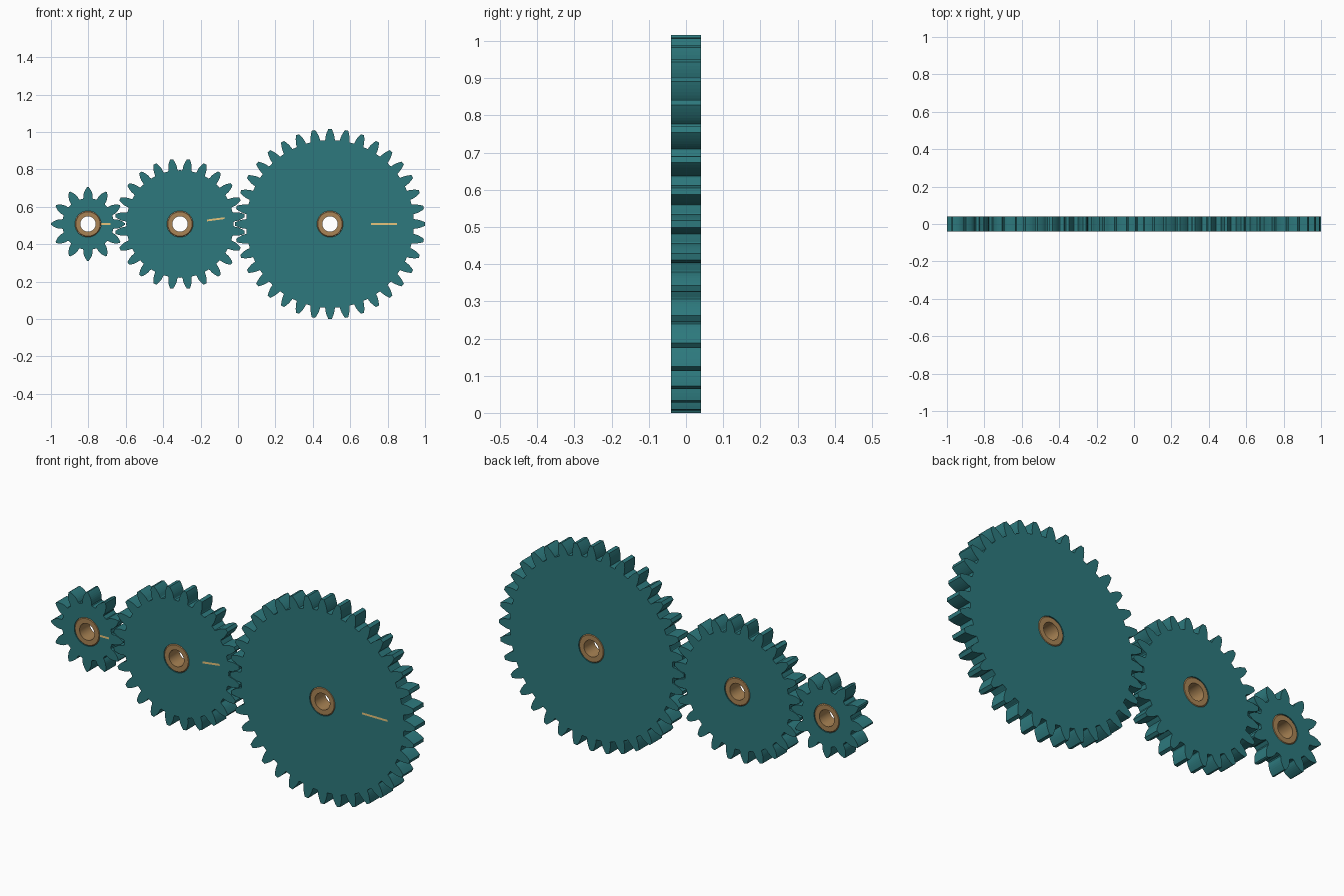
import bpy, bmesh
from math import pi, sin, cos, tan, acos, radians

if "Cube" in bpy.data.objects:
    bpy.data.objects.remove(bpy.data.objects["Cube"])

M = 2 / 74.8            # gear module
HALF = 1.5 * M          # half face width
CZ = 19 * M             # axle height
PRESS = radians(20)
BORE, HUB = 0.041, 0.070


def material(name, col):
    m = bpy.data.materials.new(name)
    m.diffuse_color = (*col, 1)
    m.use_nodes = True
    m.node_tree.nodes["Principled BSDF"].inputs["Base Color"].default_value = m.diffuse_color
    return m


TEAL = material("teal_paint", (0.026, 0.19, 0.205))
BRASS = material("brass", (0.40, 0.23, 0.09))
PALE = material("pale_brass", (0.80, 0.56, 0.20))


def add_object(name, bm, mat, loc, rot=0, smooth=None):
    if len(bm.faces) > 1:
        bmesh.ops.recalc_face_normals(bm, faces=bm.faces[:])
    me = bpy.data.meshes.new(name)
    bm.to_mesh(me)
    bm.free()
    me.materials.append(mat)
    ob = bpy.data.objects.new(name, me)
    bpy.context.collection.objects.link(ob)
    ob.location = loc
    ob.rotation_euler = (0, -rot, 0)
    if smooth:
        bpy.context.view_layer.objects.active = ob
        ob.select_set(True)
        bpy.ops.object.shade_smooth_by_angle(angle=radians(smooth))
        ob.select_set(False)
    return ob


def inv(a):
    return tan(a) - a


def tooth_outline(z, shift):
    """Involute outline as (radius, angle) pairs, in rising angle."""
    rp = z * M / 2
    rb = rp * cos(PRESS)
    ra, rr = rp + (1 + shift) * M, rp - (1.25 - shift) * M
    half = pi / (2 * z) + 2 * shift * tan(PRESS) / z - 0.04 * M / rp

    def width(r):
        if r < rb:
            return half + inv(PRESS) + 0.15 * (rb - r) / rb
        return half + inv(PRESS) - inv(acos(rb / r))

    start = max(rb, rr) + 0.02 * M
    flank = [(rr, width(rr) + 0.12 * M / rr)]
    if rr < rb:
        flank.append((rr + 0.3 * (rb - rr), width(rr + 0.3 * (rb - rr))))
    flank += [(start + (ra - start) * i / 6, width(start + (ra - start) * i / 6)) for i in range(7)]
    out = []
    for k in range(z):
        c = 2 * pi * k / z
        out += [(r, c - w) for r, w in flank]
        out += [(r, c + w) for r, w in reversed(flank)]
        out.append((rr, c + pi / z))
    return out


def rings_to_bmesh(rings):
    """Join a closed cycle of rings, each a list of (x, y, z)."""
    bm = bmesh.new()
    vs = [[bm.verts.new(p) for p in ring] for ring in rings]
    n = len(vs[0])
    for i, a in enumerate(vs):
        b = vs[(i + 1) % len(vs)]
        for j in range(n):
            k = (j + 1) % n
            bm.faces.new((a[j], a[k], b[k], b[j]))
    return bm


def gear(name, z, shift, x, rot, mark):
    loc = (x, 0, CZ)
    # toothed wheel with a central hole
    prof = tooth_outline(z, shift)
    outer = lambda y: [(r * cos(a), y, r * sin(a)) for r, a in prof]
    inner = lambda y: [(HUB * cos(a), y, HUB * sin(a)) for _, a in prof]
    add_object(name + "_gear", rings_to_bmesh(
        [outer(-HALF), outer(HALF), inner(HALF), inner(-HALF)]), TEAL, loc, rot)
    # brass bushing with chamfered outer rims
    c = 0.005
    section = [(HUB, HALF - c), (HUB - c, HALF), (BORE, HALF)]
    section += [(r, -y) for r, y in reversed(section)]
    segs = 48
    add_object(name + "_bushing", rings_to_bmesh(
        [[(r * cos(2 * pi * j / segs), y, r * sin(2 * pi * j / segs)) for j in range(segs)]
         for r, y in section]), BRASS, loc, rot, 30)
    # flat timing mark on the front face
    r0, r1 = mark
    y, h = -HALF - 0.0004, 0.005
    bm = bmesh.new()
    bm.faces.new([bm.verts.new(p) for p in
                  ((r0, y, -h), (r1, y, -h), (r1, y, h), (r0, y, h))])
    add_object(name + "_timing_mark", bm, PALE, loc, rot)


# train of three meshing gears
x1 = -1 + 7.4 * M
x2 = x1 + 18.4 * M
x3 = x2 + 30 * M
gear("small", 12, 0.4, x1, 0, (0.071, 0.120))
gear("middle", 24, 0, x2, pi / 24, (0.145, 0.240))
gear("large", 36, 0, x3, 0, (0.219, 0.358))
